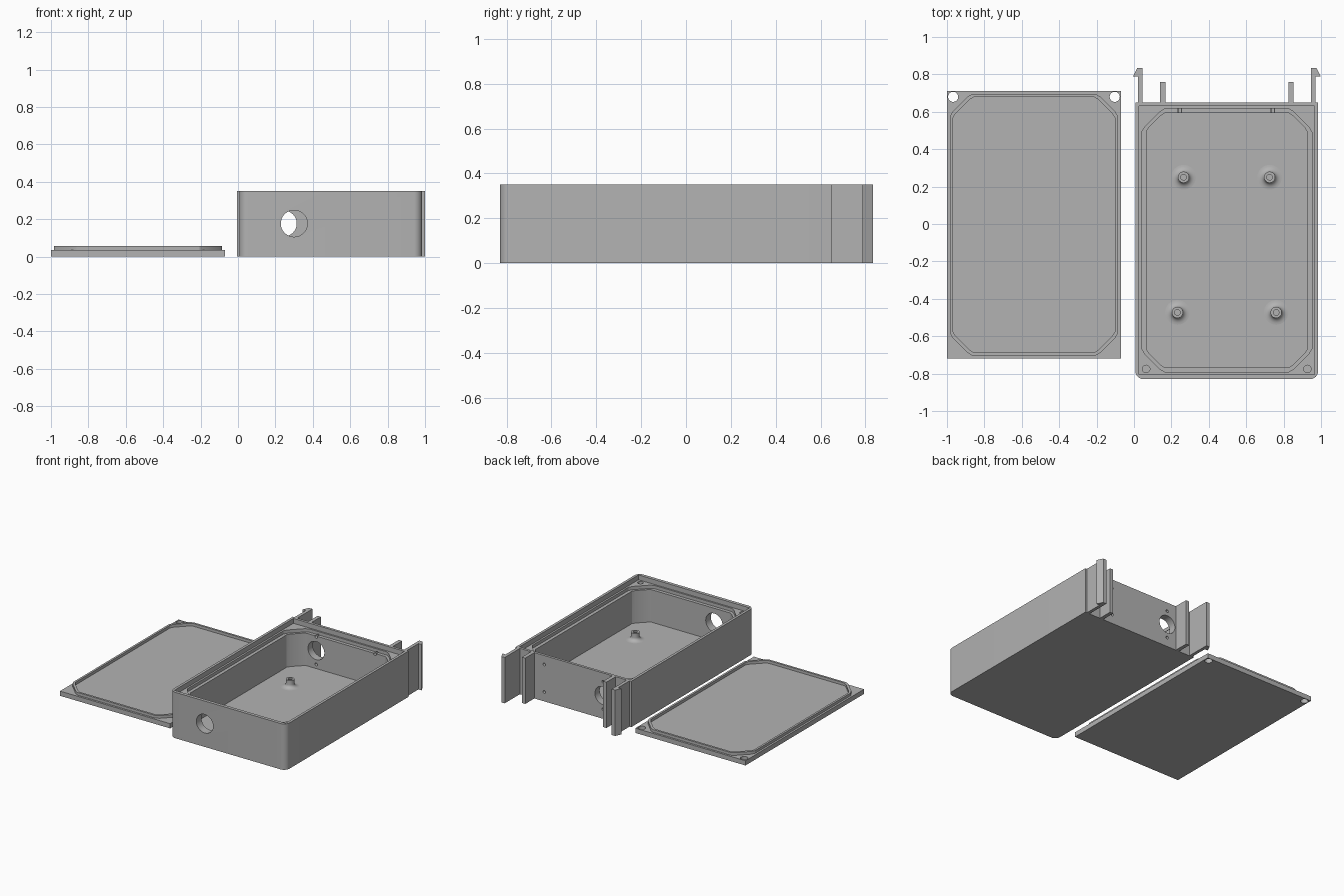
import bpy, bmesh, math
from mathutils import Matrix

if "Cube" in bpy.data.objects:
    bpy.data.objects.remove(bpy.data.objects["Cube"])

grey = bpy.data.materials.new("plain grey")
grey.diffuse_color = (0.45, 0.45, 0.45, 1)
grey.use_nodes = True
grey.node_tree.nodes["Principled BSDF"].inputs["Base Color"].default_value = grey.diffuse_color


def make(name, bm):
    bmesh.ops.recalc_face_normals(bm, faces=bm.faces)
    me = bpy.data.meshes.new(name)
    bm.to_mesh(me)
    bm.free()
    me.materials.append(grey)
    ob = bpy.data.objects.new(name, me)
    bpy.context.collection.objects.link(ob)
    return ob


def prism(name, pts, z0, z1):
    """Vertical extrusion of a plan outline."""
    bm = bmesh.new()
    face = bm.faces.new([bm.verts.new((x, y, z0)) for x, y in pts])
    ext = bmesh.ops.extrude_face_region(bm, geom=[face])["geom"]
    bmesh.ops.translate(bm, vec=(0, 0, z1 - z0),
                        verts=[v for v in ext if isinstance(v, bmesh.types.BMVert)])
    return make(name, bm)


def cylinder(name, center, r, length, axis="Z", seg=32):
    bm = bmesh.new()
    rot = Matrix.Rotation(math.pi / 2, 4, "X") if axis == "Y" else Matrix()
    bmesh.ops.create_cone(bm, cap_ends=True, segments=seg, radius1=r, radius2=r,
                          depth=length, matrix=Matrix.Translation(center) @ rot)
    return make(name, bm)


def cut(target, cutter):
    cutter.hide_render = True
    mod = target.modifiers.new("cut", "BOOLEAN")
    mod.operation = "DIFFERENCE"
    mod.solver = "EXACT"
    mod.object = cutter
    bpy.context.view_layer.objects.active = target
    bpy.ops.object.modifier_apply(modifier=mod.name)
    bpy.data.objects.remove(cutter)


def smooth(ob, degrees=30):
    bpy.ops.object.select_all(action="DESELECT")
    ob.select_set(True)
    bpy.context.view_layer.objects.active = ob
    bpy.ops.object.shade_smooth_by_angle(angle=math.radians(degrees))


def rect(cx, cy, hx, hy):
    return [(cx - hx, cy - hy), (cx + hx, cy - hy), (cx + hx, cy + hy), (cx - hx, cy + hy)]


def cut_rect(cx, cy, hx, hy, c):
    """Rectangle with softened chamfered corners of size c."""
    corner = [(0, 1.1 * c), (0.15 * c, 0.85 * c), (0.85 * c, 0.15 * c), (1.1 * c, 0)]
    pts = []
    for sx, sy in ((-1, -1), (1, -1), (1, 1), (-1, 1)):
        ring = [(cx + sx * (hx - a), cy + sy * (hy - b)) for a, b in corner]
        pts += ring if sx == sy else ring[::-1]
    return pts


H = 0.35                  # box height
CX, CY = 0.496, -0.0875   # centre of the box opening
X0, X1, Y0, Y1 = 0.007, 0.985, -0.83, 0.65

# Box shell: rounded front corners, square back corners
R = 0.045
outline = [(X1, Y1), (X0, Y1)]
for x, start in ((X0 + R, math.pi), (X1 - R, 1.5 * math.pi)):
    for i in range(9):
        a = start + i * math.pi / 16
        outline.append((x + R * math.cos(a), Y0 + R + R * math.sin(a)))
box = prism("box", outline, 0, H)

# Lid seat, lip step and main cavity
cut(box, prism("seat_cutter", rect(CX, CY, 0.469, 0.7175), 0.313, 0.5))
cut(box, prism("step_cutter", cut_rect(CX, CY, 0.455, 0.705, 0.115), 0.288, 0.5))
cut(box, prism("cavity_cutter", cut_rect(CX, CY, 0.43, 0.68, 0.09), 0.04, 0.5))

# Cable holes, back wall screw holes and corner screw holes
cut(box, cylinder("front_hole_cutter", (0.30, -0.8, 0.177), 0.071, 0.2, "Y", 48))
cut(box, cylinder("back_hole_cutter", (0.245, 0.62, 0.177), 0.069, 0.2, "Y", 48))
for x in (0.245, 0.742):
    for z in (0.072, 0.282):
        cut(box, cylinder("screw_cutter", (x, 0.62, z), 0.011, 0.2, "Y", 16))
for x in (0.065, 0.927):
    cut(box, cylinder("corner_cutter", (x, -0.775, 0.3), 0.02, 0.3, "Z", 24))
smooth(box)

# Snap clips and guide ribs on the back
for side, s in (("left", -1), ("right", 1)):
    clip = [(0.475, 0.64), (0.475, 0.788), (0.502, 0.788), (0.480, 0.833),
            (0.451, 0.833), (0.451, 0.64)]
    prism(side + "_clip", [(0.4965 + s * x, y) for x, y in clip], 0, H)
    prism(side + "_rib", rect(0.4965 + s * 0.343, 0.70, 0.014, 0.06), 0, H)

# Standoffs with flared bases and blind screw holes, turned from a profile
profile = [(0.0, 0.045), (0.015, 0.045), (0.015, 0.098), (0.03, 0.098), (0.03, 0.066)]
for i in range(1, 7):
    a = i * math.pi / 12
    profile.append((0.066 - 0.036 * math.cos(a), 0.066 - 0.026 * math.sin(a)))
profile.append((0.066, 0.037))
for n, (x, y) in enumerate(((0.265, 0.25), (0.725, 0.25), (0.232, -0.473), (0.76, -0.473))):
    bm = bmesh.new()
    vs = [bm.verts.new((r, 0, z)) for r, z in profile]
    es = [bm.edges.new(p) for p in zip(vs, vs[1:])]
    bmesh.ops.spin(bm, geom=vs + es, cent=(0, 0, 0), axis=(0, 0, 1),
                   angle=2 * math.pi, steps=32)
    bmesh.ops.remove_doubles(bm, verts=bm.verts, dist=0.0001)
    post = make("standoff_%d" % (n + 1), bm)
    post.location = (x, y, 0)
    smooth(post, 40)

# Lid plate with raised lip and two screw holes
LX, LY = -0.535, -0.004
lid = prism("lid", rect(LX, LY, 0.465, 0.715), 0, 0.036)
for s in (-1, 1):
    cut(lid, cylinder("lid_hole_cutter", (LX + s * 0.432, 0.68, 0.02), 0.027, 0.2))
smooth(lid)
lip = prism("lid_lip", cut_rect(LX, LY, 0.45, 0.70, 0.11), 0.03, 0.057)
cut(lip, prism("lip_cutter", cut_rect(LX, LY, 0.434, 0.684, 0.104), 0, 0.1))
smooth(lip)
